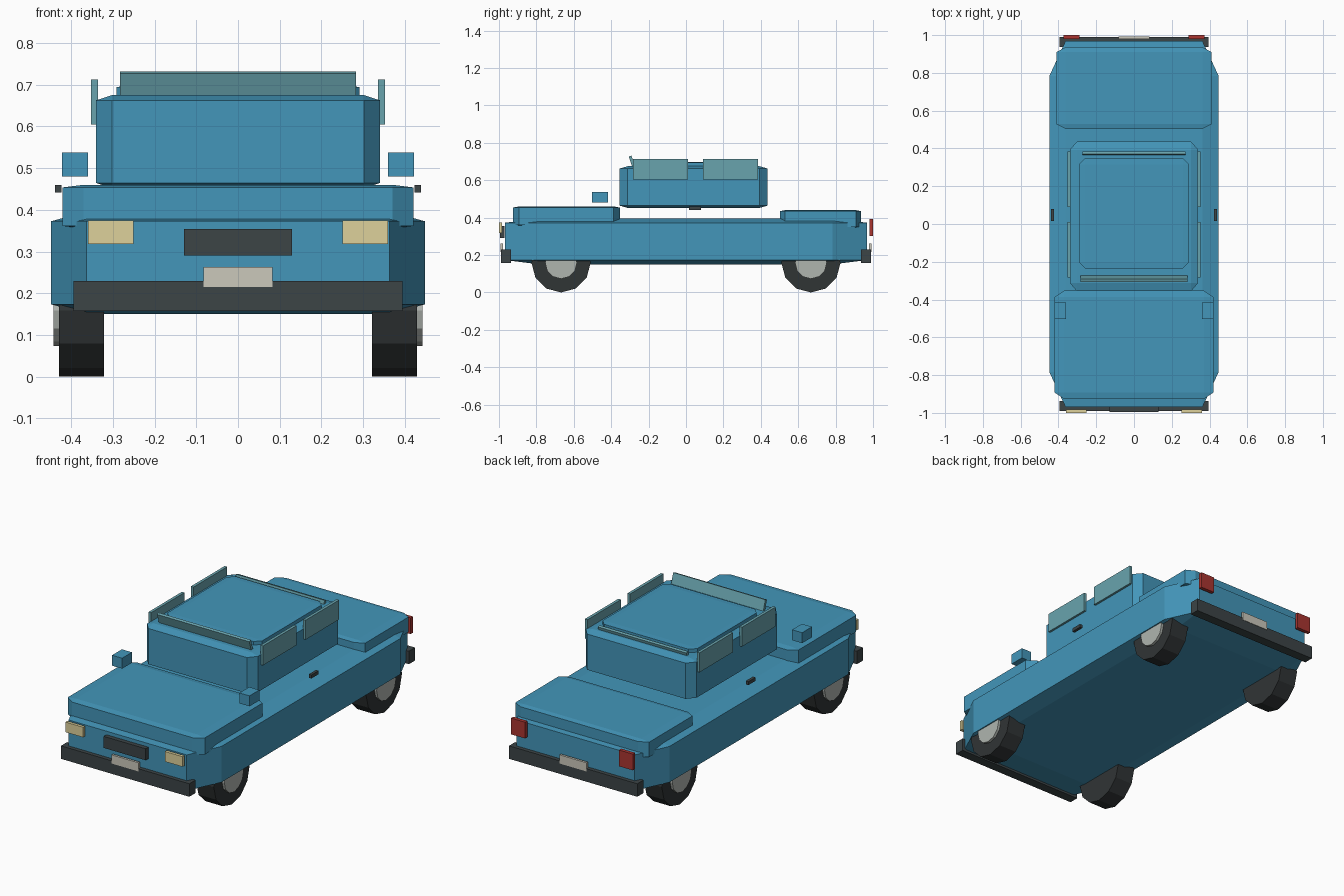
import bpy, bmesh
from math import radians, pi
from mathutils import Matrix

if "Cube" in bpy.data.objects:
    bpy.data.objects.remove(bpy.data.objects["Cube"])


def material(name, rgb):
    m = bpy.data.materials.new(name)
    m.diffuse_color = (*rgb, 1)
    m.use_nodes = True
    m.node_tree.nodes["Principled BSDF"].inputs["Base Color"].default_value = m.diffuse_color
    return m


paint = material("paint", (0.056, 0.305, 0.49))
glass = material("glass", (0.14, 0.37, 0.42))
trim = material("trim", (0.045, 0.058, 0.062))
rubber = material("rubber", (0.03, 0.035, 0.036))
metal = material("metal", (0.43, 0.46, 0.43))
lamp = material("lamp", (0.73, 0.64, 0.33))
red = material("red", (0.40, 0.035, 0.03))
plate = material("plate", (0.6, 0.58, 0.5))


def finish(bm, name, mat, loc):
    me = bpy.data.meshes.new(name)
    bm.to_mesh(me)
    bm.free()
    ob = bpy.data.objects.new(name, me)
    ob.location = loc
    me.materials.append(mat)
    bpy.context.collection.objects.link(ob)
    return ob


def box(name, mat, x, y, z, bevel=0.0, tilt=0.0):
    """Box from (min, max) ranges; bevel is a fraction of each dimension."""
    bm = bmesh.new()
    bmesh.ops.create_cube(bm, size=1)
    if bevel:
        bmesh.ops.bevel(bm, geom=bm.edges[:], offset=bevel, segments=1,
                        profile=0.5, affect='EDGES')
    bmesh.ops.scale(bm, vec=(x[1] - x[0], y[1] - y[0], z[1] - z[0]), verts=bm.verts)
    ob = finish(bm, name, mat, [sum(r) / 2 for r in (x, y, z)])
    ob.rotation_euler.x = radians(tilt)
    return ob


def pair(name, mat, x, y, z):
    """Matching boxes on the left and right."""
    box(name + "_right", mat, x, y, z)
    box(name + "_left", mat, (-x[1], -x[0]), y, z)


def disc(name, mat, radius, x, y, z):
    """12-sided cylinder along x with a corner at the bottom."""
    bm = bmesh.new()
    bmesh.ops.create_cone(bm, cap_ends=True, segments=12, radius1=radius,
                          radius2=radius, depth=x[1] - x[0],
                          matrix=Matrix.Rotation(pi / 2, 4, 'Y'))
    finish(bm, name, mat, (sum(x) / 2, y, z))


# Painted body blocks
box("lower_body", paint, (-.448, .448), (-.968, .968), (.15, .396), .095)
box("hood", paint, (-.421, .421), (-.926, -.353), (.355, .46), .06)
box("trunk", paint, (-.411, .411), (.503, .936), (.345, .44), .06)
box("cabin", paint, (-.34, .34), (-.355, .436), (.452, .675), .055)
box("roof", paint, (-.291, .291), (-.236, .348), (.655, .697), .055)

# Glass
box("windshield", glass, (-.283, .283), (-.282, -.267), (.575, .733), tilt=18)
box("rear_window", glass, (-.272, .272), (.354, .369), (.57, .695), tilt=-15)
pair("front_side_window", glass, (.336, .352), (-.283, .011), (.605, .713))
pair("rear_side_window", glass, (.336, .352), (.091, .385), (.605, .713))

# Side mirrors and door handles
pair("side_mirror", paint, (.36, .422), (-.502, -.416), (.48, .538))
pair("door_handle", trim, (.423, .439), (.017, .08), (.441, .46))

# Front and rear fittings
box("front_bumper", trim, (-.394, .394), (-.99, -.936), (.157, .229))
box("rear_bumper", trim, (-.394, .394), (.936, .99), (.157, .229))
box("grille", trim, (-.129, .129), (-.994, -.97), (.29, .354))
box("front_plate", plate, (-.083, .083), (-.992, -.979), (.215, .263))
box("rear_plate", plate, (-.083, .083), (.979, .992), (.215, .263))
pair("headlight", lamp, (.251, .36), (-1, -.983), (.318, .374))
pair("taillight", red, (.288, .374), (.98, 1), (.302, .392))

# Wheels
for y, end in ((-.668, "front"), (.668, "rear")):
    for s, side in ((1, "right"), (-1, "left")):
        disc(f"{end}_{side}_tire", rubber, .158, sorted((s * .321, s * .429)), y, .158)
        disc(f"{end}_{side}_hub", metal, .085, sorted((s * .40, s * .443)), y, .158)
